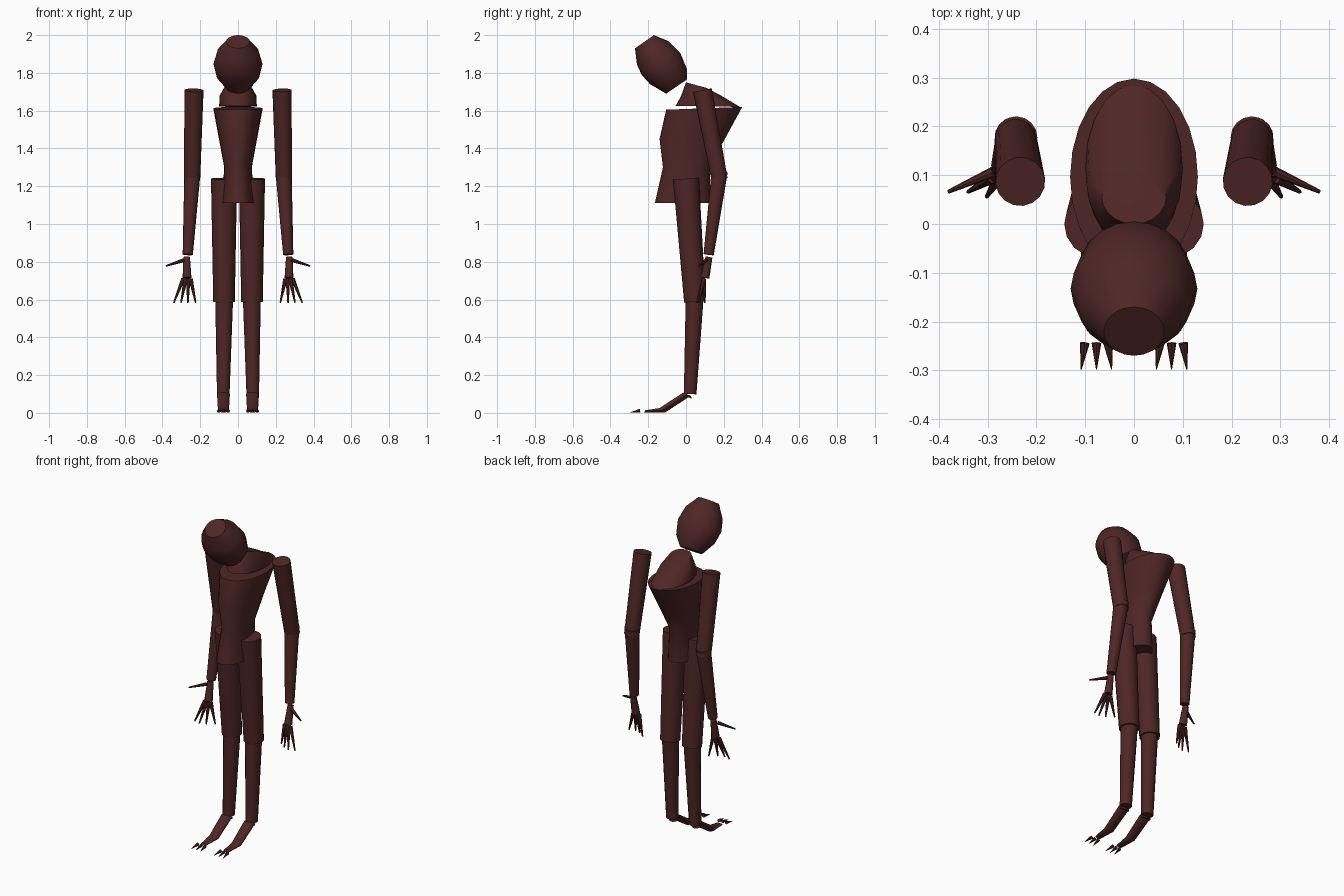
import bpy
import bmesh
import math
from mathutils import Vector, Matrix

cube = bpy.data.objects.get("Cube")
if cube:
    bpy.data.objects.remove(cube, do_unlink=True)

skin = bpy.data.materials.new("dark_red_brown")
skin.use_nodes = True
colour = (0.078, 0.019, 0.019, 1)
skin.diffuse_color = colour
skin.node_tree.nodes["Principled BSDF"].inputs["Base Color"].default_value = colour


def finish(bm, name):
    bmesh.ops.recalc_face_normals(bm, faces=bm.faces)
    mesh = bpy.data.meshes.new(name)
    bm.to_mesh(mesh)
    bm.free()
    mesh.materials.append(skin)
    obj = bpy.data.objects.new(name, mesh)
    bpy.context.collection.objects.link(obj)
    bpy.ops.object.select_all(action="DESELECT")
    obj.select_set(True)
    bpy.context.view_layer.objects.active = obj
    bpy.ops.object.shade_smooth_by_angle(angle=math.radians(40))
    return obj


def loft(name, rings, x=0, sides=20):
    """Each ring: front (y, z), back (y, z), half width; ellipses are bridged and capped."""
    bm = bmesh.new()
    loops = []
    for front, back, half in rings:
        f, b = Vector((x, *front)), Vector((x, *back))
        mid, depth = (f + b) / 2, (b - f) / 2
        loop = []
        for i in range(sides):
            a = math.tau * i / sides
            loop.append(bm.verts.new(mid + Vector((half * math.cos(a), 0, 0)) + depth * math.sin(a)))
        loops.append(loop)
    for lo, hi in zip(loops, loops[1:]):
        for i in range(sides):
            j = (i + 1) % sides
            bm.faces.new((lo[i], lo[j], hi[j], hi[i]))
    bm.faces.new(loops[0])
    bm.faces.new(loops[-1])
    return finish(bm, name)


def limb(name, start, end, r1, r2, sides=16):
    """Tapered cylinder between two points."""
    a, b = Vector(start), Vector(end)
    turn = (b - a).to_track_quat("Z", "Y").to_matrix().to_4x4()
    bm = bmesh.new()
    bmesh.ops.create_cone(bm, cap_ends=True, segments=sides, radius1=r1, radius2=r2,
                          depth=(b - a).length,
                          matrix=Matrix.Translation((a + b) / 2) @ turn)
    return finish(bm, name)


# Head, leaning forward
loft("head", [
    ((-0.27, 1.93), (-0.17, 2.0), 0.062),
    ((-0.26, 1.845), (-0.093, 1.968), 0.112),
    ((-0.235, 1.79), (-0.03, 1.905), 0.13),
    ((-0.19, 1.74), (0.005, 1.82), 0.113),
    ((-0.105, 1.69), (0.005, 1.765), 0.065),
])

# Neck sloping back into the shoulders
loft("neck", [
    ((0.0, 1.75), (0.11, 1.72), 0.066),
    ((-0.025, 1.68), (0.185, 1.68), 0.097),
    ((-0.055, 1.625), (0.285, 1.62), 0.1),
])

# Torso, deep at the shoulders and narrow at the waist
loft("torso", [
    ((-0.105, 1.605), (0.298, 1.62), 0.131),
    ((-0.14, 1.45), (0.2, 1.44), 0.1),
    ((-0.122, 1.3), (0.125, 1.3), 0.073),
    ((-0.165, 1.11), (0.13, 1.11), 0.085),
], sides=24)

for side, s in (("left", 1), ("right", -1)):
    # Arms
    limb(side + "_upper_arm", (s * 0.233, 0.087, 1.708), (s * 0.243, 0.178, 1.235), 0.051, 0.043)
    limb(side + "_forearm", (s * 0.241, 0.178, 1.278), (s * 0.266, 0.12, 0.838), 0.043, 0.027)

    # Hand with a splayed thumb and four fingers
    limb(side + "_palm", (s * 0.272, 0.122, 0.825), (s * 0.27, 0.1, 0.715), 0.018, 0.024, 10)
    limb(side + "_thumb", (s * 0.288, 0.107, 0.808), (s * 0.381, 0.066, 0.778), 0.011, 0.004, 8)
    tips = ((0.34, 0.066), (0.302, 0.056), (0.265, 0.07), (0.224, 0.1))
    for i, (tx, ty) in enumerate(tips):
        limb(f"{side}_finger_{i + 1}", (s * (0.29 - 0.013 * i), 0.095, 0.71),
             (s * tx, ty, 0.583), 0.012, 0.004, 8)

    # Legs
    limb(side + "_thigh", (s * 0.074, 0.0, 1.24), (s * 0.074, 0.047, 0.588), 0.069, 0.057)
    limb(side + "_shin", (s * 0.073, 0.047, 0.635), (s * 0.078, 0.022, 0.1), 0.049, 0.034)

    # Foot, dropping from the ankle and flattening towards the toes
    loft(side + "_foot", [
        ((-0.01, 0.09), (0.032, 0.075), 0.028),
        ((-0.015, 0.108), (0.025, 0.09), 0.034),
        ((-0.14, 0.026), (-0.11, 0.002), 0.029),
        ((-0.215, 0.014), (-0.222, 0.002), 0.02),
    ], x=s * 0.077, sides=14)

    # Toe claws
    for i in range(3):
        spread = 0.024 * (i - 1)
        limb(f"{side}_claw_{i + 1}", (s * (0.077 + spread), -0.244, 0.011),
             (s * (0.077 + spread * 1.3), -0.298, 0.002), 0.01, 0.001, 8)
